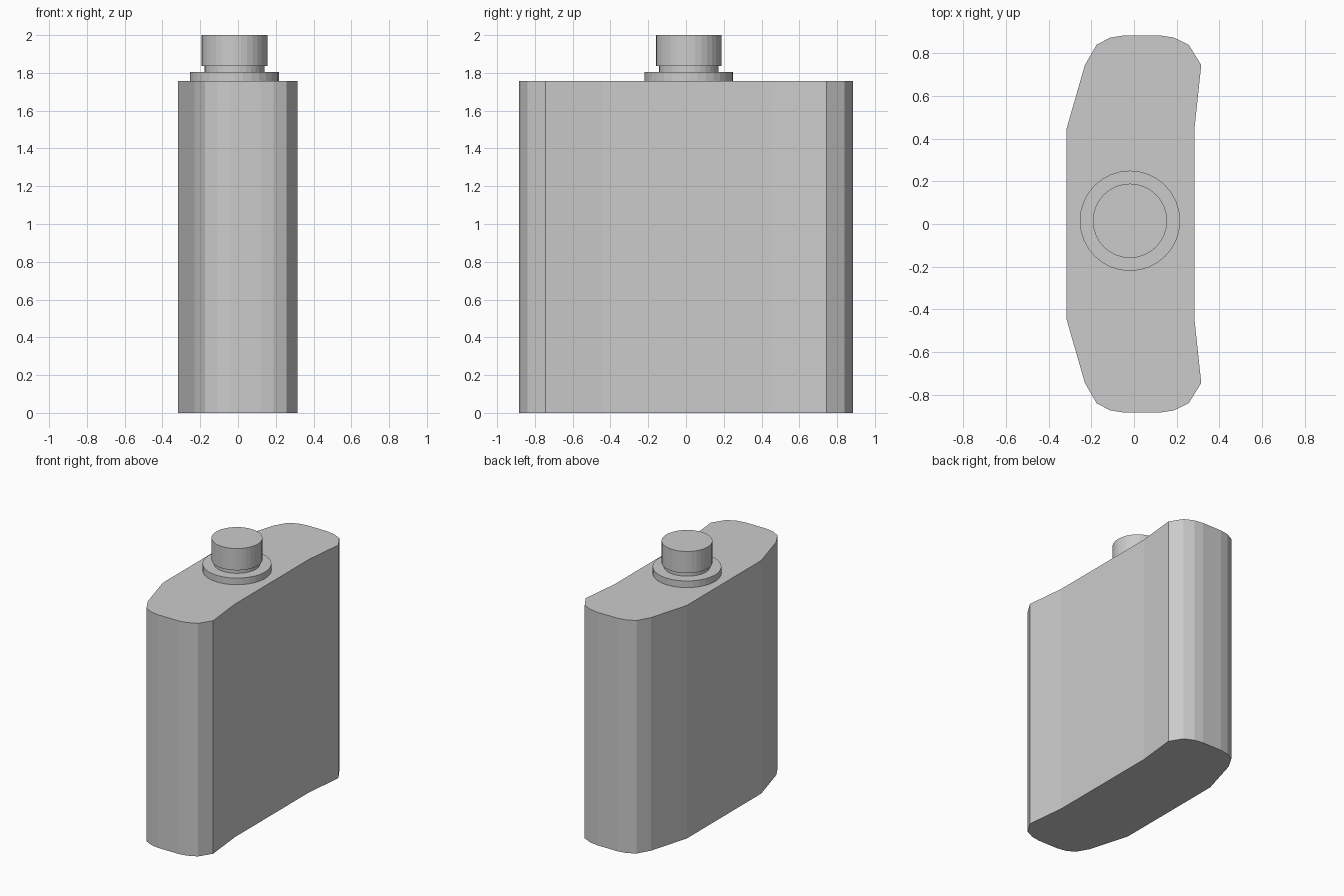
import bpy
import bmesh

if "Cube" in bpy.data.objects:
    bpy.data.objects.remove(bpy.data.objects["Cube"], do_unlink=True)

BODY_TOP = 1.756
AXIS = (-0.019, 0.015)

# Plain grey metal
metal = bpy.data.materials.new("grey_metal")
metal.use_nodes = True
GREY = (0.6, 0.6, 0.6, 1.0)
metal.diffuse_color = GREY
metal.node_tree.nodes["Principled BSDF"].inputs["Base Color"].default_value = GREY


def extruded_body(name, outline, height):
    bm = bmesh.new()
    base = bm.faces.new([bm.verts.new((x, y, 0)) for x, y in outline])
    top = bmesh.ops.extrude_face_region(bm, geom=[base])["geom"]
    verts = [v for v in top if isinstance(v, bmesh.types.BMVert)]
    bmesh.ops.translate(bm, verts=verts, vec=(0, 0, height))
    # The extrusion may leave the base open, so close it
    edges = [e for e in bm.edges if e.is_boundary]
    if edges:
        bmesh.ops.holes_fill(bm, edges=edges)
    bmesh.ops.recalc_face_normals(bm, faces=bm.faces)
    mesh = bpy.data.meshes.new(name)
    bm.to_mesh(mesh)
    bm.free()
    mesh.materials.append(metal)
    obj = bpy.data.objects.new(name, mesh)
    bpy.context.collection.objects.link(obj)


def disc(name, radius, bottom, top):
    bpy.ops.mesh.primitive_cylinder_add(
        vertices=32, radius=radius, depth=top - bottom,
        location=(*AXIS, (bottom + top) / 2))
    obj = bpy.context.object
    obj.name = name
    obj.data.materials.append(metal)


# Curved flask body: half outline mirrored across y
half = [(0.283, 0.443), (0.315, 0.745), (0.256, 0.84), (0.187, 0.873),
        (0.12, 0.884), (-0.045, 0.884), (-0.112, 0.873), (-0.175, 0.84),
        (-0.23, 0.745), (-0.317, 0.443)]
outline = half + [(x, -y) for x, y in reversed(half)]
extruded_body("flask_body", outline, BODY_TOP)

# Collar, neck and screw cap
disc("neck_collar", 0.235, BODY_TOP, 1.806)
disc("neck", 0.158, 1.806, 1.836)
disc("screw_cap", 0.174, 1.836, 2.0)
